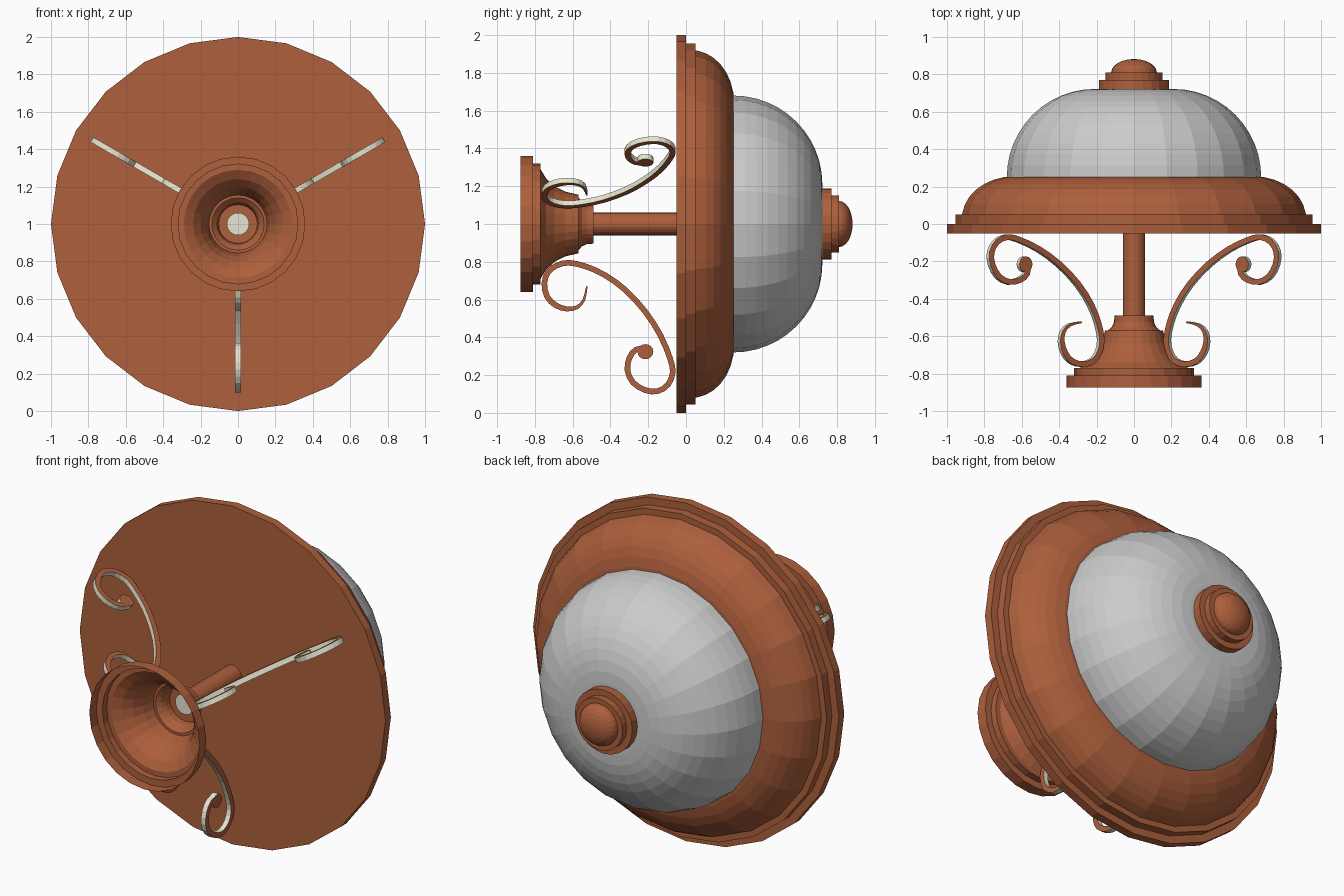
import bpy, bmesh, math
from mathutils import Vector

if "Cube" in bpy.data.objects:
    bpy.data.objects.remove(bpy.data.objects["Cube"])

SIDES = 24


def material(name, colour):
    m = bpy.data.materials.new(name)
    m.diffuse_color = colour
    m.use_nodes = True
    m.node_tree.nodes["Principled BSDF"].inputs["Base Color"].default_value = m.diffuse_color
    return m


copper = material("copper", (0.42, 0.115, 0.045, 1))
cream = material("cream", (0.8, 0.78, 0.62, 1))


def finish(name, bm, mats):
    me = bpy.data.meshes.new(name)
    bm.to_mesh(me)
    bm.free()
    for m in mats:
        me.materials.append(m)
    ob = bpy.data.objects.new(name, me)
    bpy.context.collection.objects.link(ob)
    return ob


def lathe(name, profile, mats=(copper,), first_mat=0):
    """Turn (radius, y) points, listed front to back, about the lamp's y axis."""
    bm = bmesh.new()
    rings = []
    for r, y in profile:
        if r < 1e-5:
            rings.append([bm.verts.new((0, y, 1))] * SIDES)
        else:
            angles = [math.tau * k / SIDES for k in range(SIDES)]
            rings.append([bm.verts.new((r * math.cos(a), y, 1 + r * math.sin(a))) for a in angles])
    for i, (a, b) in enumerate(zip(rings, rings[1:])):
        for j in range(SIDES):
            k = (j + 1) % SIDES
            corners = list(dict.fromkeys((a[j], b[j], b[k], a[k])))
            bm.faces.new(corners).material_index = first_mat if i == 0 else 0
    return finish(name, bm, mats)


def arc(cr, cy, rr, ry, n, start=0):
    """Quarter ellipse from the rim towards the axis."""
    ts = [math.radians(start + (90 - start) * i / n) for i in range(n + 1)]
    return [(cr + rr * math.cos(t), cy + ry * math.sin(t)) for t in ts]


# Back plate with stepped rim and rounded shoulder
lathe("shade_plate", [(0, -.05), (1, -.05), (1, 0), (.955, 0), (.955, .05), (.92, .05)]
      + arc(.64, .03, .28, .225, 7, 8) + [(.6, .255)])

# Glass dome
lathe("glass_dome", arc(.21, .25, .47, .472, 12) + [(0, .722)], mats=())

# Stepped finial with button end
lathe("finial", [(0, .72), (.188, .72), (.188, .77), (.152, .77), (.152, .81)]
      + arc(0, .81, .122, .072, 6)[:-1] + [(0, .882)])

# Stem with pale end
lathe("stem", [(0, -.5), (.06, -.5), (.06, -.05)], (copper, cream), 1)

# Hollow flared wall mount
lathe("wall_mount", [(.36, -.875), (.36, -.81), (.32, -.81), (.32, -.77), (.29, -.77),
                     (.24, -.74), (.2, -.695), (.172, -.64), (.155, -.57), (.14, -.57),
                     (.118, -.55), (.107, -.525), (.104, -.49), (.06, -.49)])

# Scroll centre line as (y, radius)
PATH = [(-.525, .33), (-.54, .40), (-.575, .44), (-.63, .45), (-.69, .43), (-.735, .385),
        (-.75, .315), (-.73, .255), (-.685, .22), (-.62, .205), (-.53, .225), (-.43, .27),
        (-.32, .35), (-.215, .465), (-.135, .59), (-.085, .71), (-.07, .785), (-.095, .85),
        (-.15, .885), (-.215, .88), (-.28, .84), (-.31, .775), (-.30, .71), (-.265, .665),
        (-.215, .66)]


def smooth_path(points, steps):
    p = [Vector(q) for q in points]
    p = [2 * p[0] - p[1]] + p + [2 * p[-1] - p[-2]]
    out = []
    for a, b, c, d in zip(p, p[1:], p[2:], p[3:]):
        for s in range(steps):
            t = s / steps
            out.append(.5 * (2 * b + (c - a) * t + (2 * a - 5 * b + 4 * c - d) * t * t
                             + (3 * b - a - 3 * c + d) * t ** 3))
    return out + [p[-2]]


def scroll(name, angle, half=.015):
    out = Vector((math.cos(angle), 0, math.sin(angle)))
    side = Vector((-math.sin(angle), 0, math.cos(angle)))
    bm = bmesh.new()

    def vert(q, w):
        return bm.verts.new(Vector((0, q[0], 1)) + out * q[1] + side * w)

    # Ribbon with pale edges and a tapered tip
    pts = smooth_path(PATH, 2)
    sections = []
    for i, q in enumerate(pts):
        d = (pts[min(i + 1, len(pts) - 1)] - pts[max(i - 1, 0)]).normalized()
        n = Vector((-d.y, d.x)) * min(.015, .004 + .0015 * i)
        sections.append([vert(q + n, half), vert(q - n, half), vert(q - n, -half), vert(q + n, -half)])
    for a, b in zip(sections, sections[1:]):
        for k in range(4):
            m = (k + 1) % 4
            bm.faces.new((a[k], a[m], b[m], b[k])).material_index = k % 2
    for end in (sections[0], sections[-1]):
        bm.faces.new(end).material_index = 1

    # Round bead at the inner end
    ring = [(-.215 + .042 * math.cos(math.tau * k / 16), .676 + .04 * math.sin(math.tau * k / 16))
            for k in range(16)]
    top = [vert(q, half + .001) for q in ring]
    low = [vert(q, -half - .001) for q in ring]
    bm.faces.new(top)
    bm.faces.new(low[::-1])
    for k in range(16):
        m = (k + 1) % 16
        bm.faces.new((top[k], low[k], low[m], top[m])).material_index = 1
    bmesh.ops.recalc_face_normals(bm, faces=bm.faces)
    finish(name, bm, (copper, cream))


# Three scroll brackets around the stem
for i, degrees in enumerate((30, 150, 270)):
    scroll(f"scroll_bracket_{i + 1}", math.radians(degrees))
